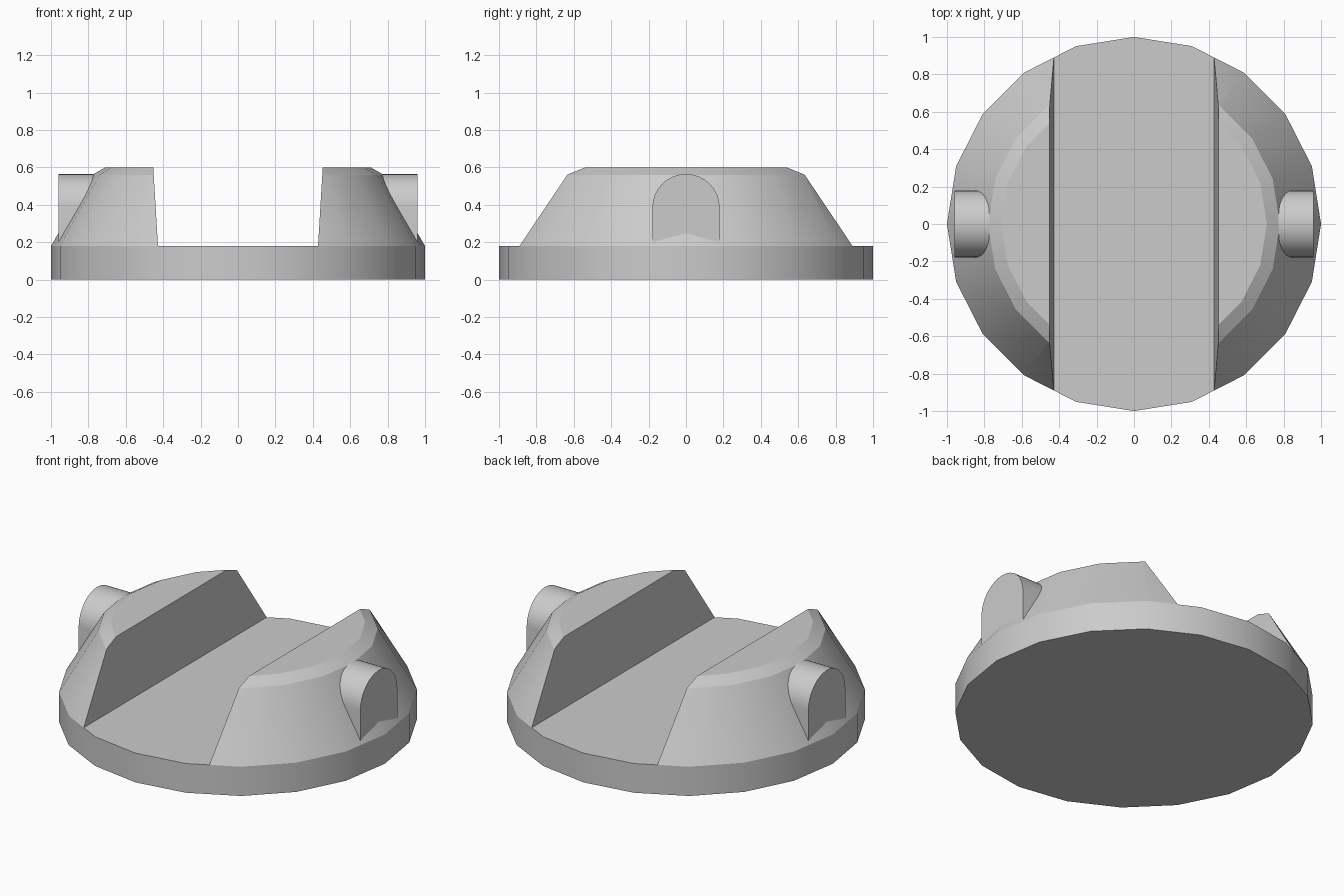
import bpy, bmesh
from math import sin, cos, pi, radians
from mathutils import Vector

if "Cube" in bpy.data.objects:
    bpy.data.objects.remove(bpy.data.objects["Cube"])

SIDES = 20


def lathe(bm, profile):
    """Capped solid of revolution from (radius, z) points, bottom to top."""
    rings = [[bm.verts.new((r * cos(2 * pi * i / SIDES), r * sin(2 * pi * i / SIDES), z))
              for i in range(SIDES)] for r, z in profile]
    for lo, hi in zip(rings, rings[1:]):
        for i in range(SIDES):
            j = (i + 1) % SIDES
            bm.faces.new((lo[i], lo[j], hi[j], hi[i]))
    bm.faces.new(rings[0][::-1])
    bm.faces.new(rings[-1])


def finish(bm, name):
    bmesh.ops.recalc_face_normals(bm, faces=bm.faces)
    mesh = bpy.data.meshes.new(name)
    bm.to_mesh(mesh)
    bm.free()
    ob = bpy.data.objects.new(name, mesh)
    bpy.context.collection.objects.link(ob)
    bpy.ops.object.select_all(action='DESELECT')
    ob.select_set(True)
    bpy.context.view_layer.objects.active = ob
    bpy.ops.object.shade_smooth_by_angle(angle=radians(25))
    return ob


# Round base disc
bm = bmesh.new()
lathe(bm, [(1, 0), (1, 0.18)])
finish(bm, "base_disc")

for side, label in ((1, "right"), (-1, "left")):
    # Sloped shoulder: bevelled cone sliced by the leaning slot wall
    bm = bmesh.new()
    lathe(bm, [(1, 0.18), (0.78, 0.56), (0.71, 0.6)])
    wall_normal = Vector((side * 0.42, 0, -0.025)).normalized()
    cut = bmesh.ops.bisect_plane(
        bm, geom=bm.verts[:] + bm.edges[:] + bm.faces[:],
        plane_co=(side * 0.428, 0, 0.18), plane_no=wall_normal, clear_inner=True)
    edges = [e for e in cut["geom_cut"] if isinstance(e, bmesh.types.BMEdge)]
    bmesh.ops.holes_fill(bm, edges=edges, sides=0)
    finish(bm, "shoulder_" + label)

    # Arched peg sticking out of the shoulder
    bm = bmesh.new()
    arch = [(0.18, 0.185)] + [(0.18 * cos(pi * i / 16), 0.385 + 0.18 * sin(pi * i / 16))
                              for i in range(17)] + [(-0.18, 0.185)]
    face = bm.faces.new([bm.verts.new((side * 0.65, y, z)) for y, z in arch])
    ext = bmesh.ops.extrude_face_region(bm, geom=[face], use_keep_orig=True)
    moved = [v for v in ext["geom"] if isinstance(v, bmesh.types.BMVert)]
    bmesh.ops.translate(bm, verts=moved, vec=(side * 0.31, 0, 0))
    finish(bm, "peg_" + label)
